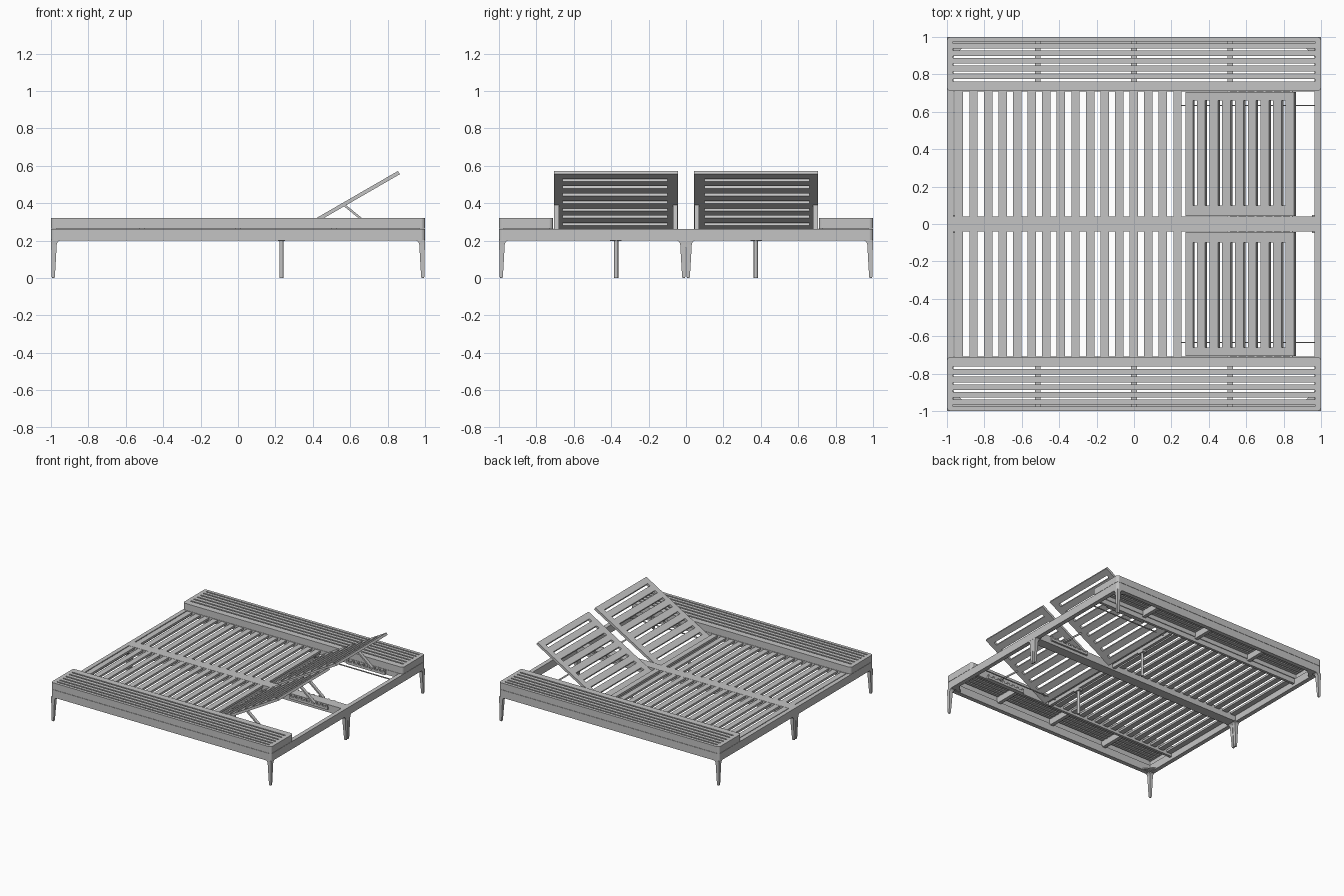
import bpy, bmesh, math
from mathutils import Matrix, Vector

if "Cube" in bpy.data.objects:
    bpy.data.objects.remove(bpy.data.objects["Cube"])

grey = bpy.data.materials.new("light grey")
grey.diffuse_color = (0.55, 0.55, 0.55, 1)
grey.use_nodes = True
grey.node_tree.nodes["Principled BSDF"].inputs["Base Color"].default_value = grey.diffuse_color


def finish(name, bm):
    bmesh.ops.recalc_face_normals(bm, faces=bm.faces)
    me = bpy.data.meshes.new(name)
    bm.to_mesh(me)
    bm.free()
    me.materials.append(grey)
    ob = bpy.data.objects.new(name, me)
    bpy.context.collection.objects.link(ob)
    return ob


def add_box(bm, x0, x1, y0, y1, z0, z1, m=Matrix()):
    c = Vector(((x0 + x1) / 2, (y0 + y1) / 2, (z0 + z1) / 2))
    s = Matrix.Diagonal((abs(x1 - x0), abs(y1 - y0), z1 - z0, 1))
    bmesh.ops.create_cube(bm, size=1, matrix=m @ Matrix.Translation(c) @ s)


def boxes(name, items, m=Matrix()):
    bm = bmesh.new()
    for b in items:
        add_box(bm, *b, m)
    return finish(name, bm)


def round_rect(x0, x1, y0, y1, r, n=4):
    pts = []
    corners = [(x1 - r, y1 - r), (x0 + r, y1 - r), (x0 + r, y0 + r), (x1 - r, y0 + r)]
    for k, (cx, cy) in enumerate(corners):
        for i in range(n + 1):
            a = math.pi / 2 * (k + i / n)
            pts.append((cx + r * math.cos(a), cy + r * math.sin(a)))
    return pts


def ring(name, x0, x1, y0, y1, z0, z1, t, r):
    """Rectangular tube frame with rounded corners."""
    bm = bmesh.new()
    out = round_rect(x0, x1, y0, y1, r)
    inn = round_rect(x0 + t, x1 - t, y0 + t, y1 - t, 0.004)
    loops = [[bm.verts.new((x, y, z)) for x, y in p]
             for p, z in ((out, z0), (out, z1), (inn, z1), (inn, z0))]
    n = len(out)
    for a in range(4):
        A, B = loops[a], loops[(a + 1) % 4]
        for i in range(n):
            j = (i + 1) % n
            bm.faces.new((A[i], A[j], B[j], B[i]))
    return finish(name, bm)


# Outer frame and centre beam
ring("base_frame", -1, 1, -1, 1, 0.2, 0.263, 0.035, 0.02)
boxes("centre_beam", [(-0.97, 0.97, -0.04, 0.04, 0.2, 0.263)])

# Tapered legs: (height, outer inset, inner extent)
profile = [(0, 0.006, 0.018), (0.006, 0.004, 0.021), (0.18, 0.001, 0.031),
           (0.192, 0.0005, 0.036), (0.202, 0.0005, 0.048)]
bm = bmesh.new()
for sx in (-1, 1):
    for y0, dy in ((-1, 1), (0, -1), (0, 1), (1, -1)):
        rows = []
        for z, a, b in profile:
            rows.append([bm.verts.new((sx * (1 - u), y0 + dy * v, z))
                         for u, v in ((a, a), (b, a), (b, b), (a, b))])
        for A, B in zip(rows, rows[1:]):
            for i in range(4):
                j = (i + 1) % 4
                bm.faces.new((A[i], A[j], B[j], B[i]))
        bm.faces.new(rows[0])
        bm.faces.new(rows[-1])
finish("corner_legs", bm)

# Triangular corner plates under the outer corners
bm = bmesh.new()
for sx in (-1, 1):
    for sy in (-1, 1):
        tri = [(0.03, 0.03), (0.11, 0.03), (0.03, 0.11)]
        lo, hi = [[bm.verts.new((sx * (1 - u), sy * (1 - v), z)) for u, v in tri]
                  for z in (0.204, 0.212)]
        bm.faces.new(lo)
        bm.faces.new(hi)
        for i in range(3):
            j = (i + 1) % 3
            bm.faces.new((lo[i], lo[j], hi[j], hi[i]))
finish("corner_plates", bm)

slots = [0.97, 0.933, 0.893, 0.853, 0.81, 0.769, 0.73]  # bench slot centres in y
panel_slots = [0.326, 0.392, 0.46, 0.528, 0.597, 0.664, 0.733, 0.80]

for s, side in ((-1, "front"), (1, "back")):
    # Side bench: rounded skirt, long slats and cross supports
    ya, yb = sorted((s * 0.711, s))
    ring(side + "_bench_skirt", -1, 1, ya, yb, 0.265, 0.32, 0.025, 0.02)
    items = [(-0.976, 0.976, s * (b + 0.006), s * (a - 0.006), 0.3, 0.32)
             for a, b in zip(slots, slots[1:])]
    for sx in (-1, 1):
        items.append((sx * 0.967, sx * 0.978, s * 0.72, s * 0.98, 0.3, 0.32))
    boxes(side + "_bench_slats", items)
    boxes(side + "_bench_supports",
          [(x - 0.015, x + 0.015, s * 0.73, s * 0.975, 0.25, 0.302)
           for x in (-0.515, 0, 0.515)])

    # Bed slats and the rail that carries them
    boxes(side + "_bed_rail", [(-0.97, 0.97, s * 0.708, s * 0.73, 0.225, 0.265)])
    boxes(side + "_bed_slats",
          [(x - 0.0225, x + 0.0225, s * 0.038, s * 0.71, 0.245, 0.262)
           for x in (-0.936 + 0.0779 * i for i in range(16))])

    # Reclined slotted backrest panel
    tilt = math.radians(30)
    m = Matrix.Translation((0.275, 0, 0.237)) @ Matrix.Rotation(-tilt, 4, 'Y')
    us = [(x - 0.275) / math.cos(tilt) for x in panel_slots]
    edges = [0] + [e for u in us for e in (u - 0.013, u + 0.013)] + [0.67]
    items = [(0, 0.67, s * 0.043, s * 0.098, -0.02, 0),
             (0, 0.67, s * 0.66, s * 0.707, -0.02, 0)]
    items += [(edges[i], edges[i + 1], s * 0.098, s * 0.66, -0.02, 0)
              for i in range(0, len(edges), 2)]
    boxes(side + "_backrest", items, m)

    # Struts holding the backrest up
    d = Vector((0.74 - 0.57, 0, 0.25 - 0.388))
    m = Matrix.Translation((0.57, 0, 0.388)) @ Matrix.Rotation(-math.atan2(d.z, d.x), 4, 'Y')
    boxes(side + "_struts", [(0, d.length, s * a, s * (a + 0.025), -0.006, 0.006)
                             for a in (0.045, 0.68)], m)

    # Toothed rails catching the struts
    items = []
    for a in (0.04, 0.693):
        items.append((0.5, 0.85, s * a, s * (a + 0.015), 0.225, 0.245))
        items += [(x, x + 0.015, s * a, s * (a + 0.015), 0.245, 0.26)
                  for x in (0.5 + 0.0475 * i for i in range(8))]
    boxes(side + "_ratchet_rails", items)

    # Thin rod, cross beam and middle leg
    boxes(side + "_rod", [(0.24, 0.97, s * 0.63, s * 0.637, 0.235, 0.242)])
    boxes(side + "_cross_beam", [(0.22, 0.245, s * 0.035, s * 0.71, 0.215, 0.246),
                                 (0.215, 0.25, s * 0.345, s * 0.405, 0.198, 0.216)])
    bm = bmesh.new()
    bmesh.ops.create_cone(bm, cap_ends=True, segments=16, radius1=0.011, radius2=0.011,
                          depth=0.2, matrix=Matrix.Translation((0.232, s * 0.373, 0.1)))
    ob = finish(side + "_middle_leg", bm)
    for p in ob.data.polygons:
        p.use_smooth = abs(p.normal.z) < 0.5
